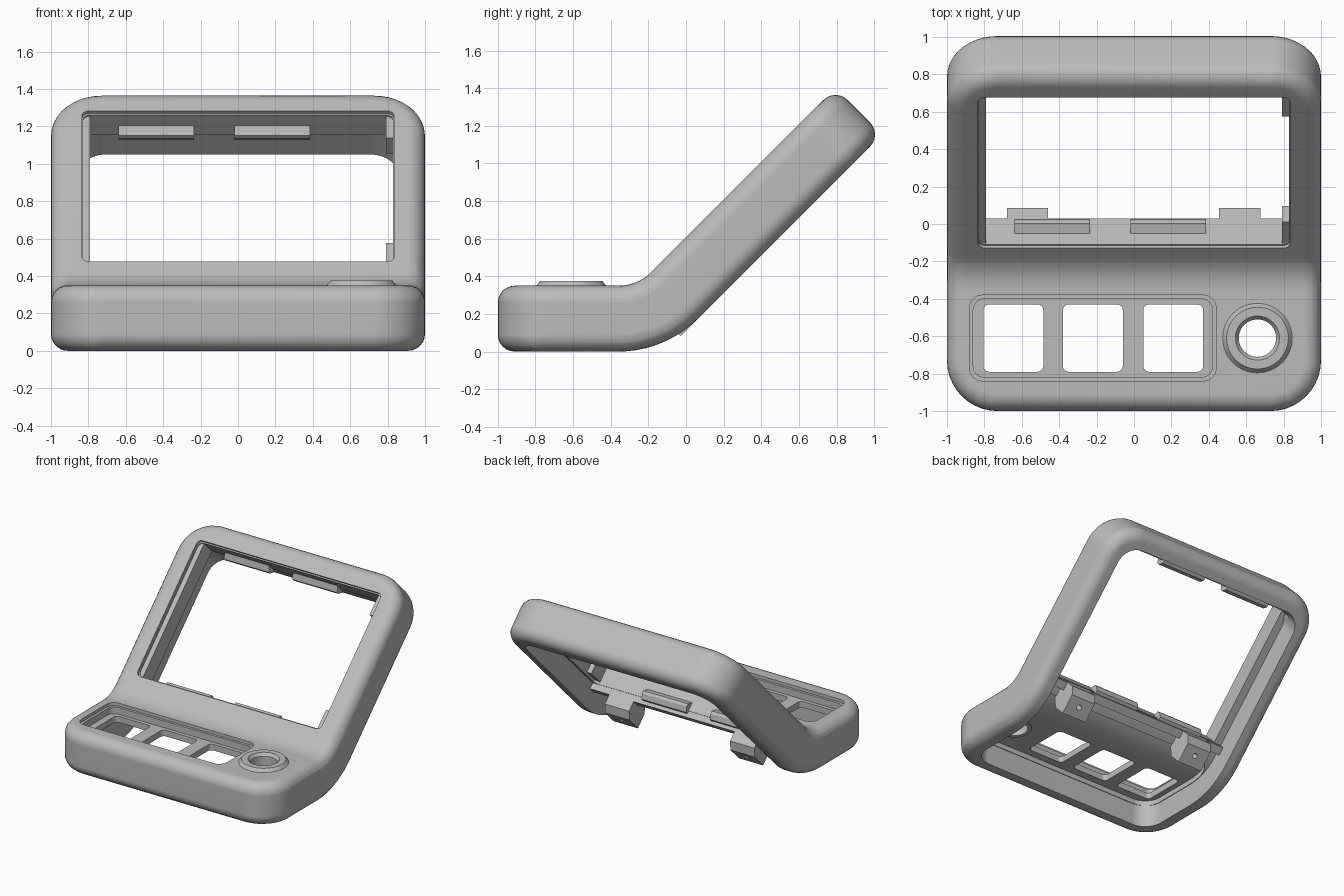
import bpy, bmesh
from math import sin, cos, pi, radians
from mathutils import Vector, Matrix

if "Cube" in bpy.data.objects:
    bpy.data.objects.remove(bpy.data.objects["Cube"])

grey = bpy.data.materials.new("plain grey")
grey.use_nodes = True
grey.diffuse_color = (0.5, 0.5, 0.5, 1)
grey.node_tree.nodes["Principled BSDF"].inputs["Base Color"].default_value = (0.5, 0.5, 0.5, 1)

# Parts are laid out flat as (x, s, t): s runs front to back, t is height.
# They are then bent upward by 45 degrees about a sideways axis.
S0, ZC, PITCH = -0.36, 0.6, 0.4
ANG = pi / 4
S1 = S0 + PITCH * ANG


def bent(p, rigid):
    r = ZC - p.z
    a = ANG if rigid else max(0, min(ANG, (p.y - S0) / PITCH))
    extra = p.y - (S0 + PITCH * a)
    return Vector((p.x, S0 + r * sin(a) + extra * cos(a), ZC - r * cos(a) + extra * sin(a)))


def make(name, bm):
    bmesh.ops.recalc_face_normals(bm, faces=bm.faces)
    mesh = bpy.data.meshes.new(name)
    bm.to_mesh(mesh)
    bm.free()
    mesh.materials.append(grey)
    ob = bpy.data.objects.new(name, mesh)
    bpy.context.collection.objects.link(ob)
    return ob


def block(name, x, s, t, corner=0, edge=0):
    """Box with rounded plan corners and optionally rounded rims."""
    bm = bmesh.new()
    bmesh.ops.create_cube(bm, size=1)
    size = (x[1] - x[0], s[1] - s[0], t[1] - t[0])
    mid = (sum(x) / 2, sum(s) / 2, sum(t) / 2)
    bmesh.ops.transform(bm, verts=bm.verts, matrix=Matrix.Translation(mid) @ Matrix.Diagonal((*size, 1)))

    def round_edges(upright, amount, segments):
        edges = [e for e in bm.edges if (abs(e.verts[0].co.z - e.verts[1].co.z) > 1e-4) == upright]
        bmesh.ops.bevel(bm, geom=edges, offset=amount, segments=segments, profile=0.5, affect='EDGES')

    if corner:
        round_edges(True, corner, 10 if corner > 0.1 else 4)
    if edge:
        round_edges(False, edge, 6)
    return make(name, bm)


def prism(name, x, outline):
    """Outline of (s, t) points drawn out along x."""
    bm = bmesh.new()
    face = bm.faces.new([bm.verts.new((x[0], *p)) for p in outline])
    out = bmesh.ops.extrude_face_region(bm, geom=[face])
    moved = [v for v in out["geom"] if isinstance(v, bmesh.types.BMVert)]
    bmesh.ops.translate(bm, verts=moved, vec=(x[1] - x[0], 0, 0))
    return make(name, bm)


def lathe(name, centre, outline, steps=48):
    """Closed outline of (radius, t) points turned about an upright axis."""
    bm = bmesh.new()
    rings = [[bm.verts.new((centre[0] + r * cos(2 * pi * i / steps),
                            centre[1] + r * sin(2 * pi * i / steps), t))
              for i in range(steps)] for r, t in outline]
    for a, b in zip(rings, rings[1:] + rings[:1]):
        for i in range(steps):
            j = (i + 1) % steps
            bm.faces.new((a[i], a[j], b[j], b[i]))
    return make(name, bm)


def drill(name, centre, radius, t):
    bm = bmesh.new()
    bmesh.ops.create_cone(bm, cap_ends=True, segments=32, radius1=radius, radius2=radius,
                          depth=t[1] - t[0], matrix=Matrix.Translation((*centre, sum(t) / 2)))
    return make(name, bm)


def cut(ob, cutter):
    mod = ob.modifiers.new("cut", 'BOOLEAN')
    mod.object, mod.operation, mod.solver = cutter, 'DIFFERENCE', 'EXACT'
    bpy.context.view_layer.objects.active = ob
    bpy.ops.object.modifier_apply(modifier=mod.name)
    bpy.data.objects.remove(cutter)


def finish(ob, rigid=False, smooth=True):
    """Slice the part across the bend, bend it and shade it."""
    bm = bmesh.new()
    bm.from_mesh(ob.data)
    if not rigid:
        bmesh.ops.triangulate(bm, faces=bm.faces)
        for i in range(11):
            bmesh.ops.bisect_plane(bm, geom=bm.verts[:] + bm.edges[:] + bm.faces[:], dist=1e-5,
                                   plane_co=(0, S0 + (S1 - S0) * i / 10, 0), plane_no=(0, 1, 0))
    bmesh.ops.remove_doubles(bm, verts=bm.verts, dist=1e-5)
    for v in bm.verts:
        v.co = bent(v.co, rigid)
    bm.to_mesh(ob.data)
    bm.free()
    if smooth:
        bpy.ops.object.select_all(action='DESELECT')
        ob.select_set(True)
        bpy.context.view_layer.objects.active = ob
        bpy.ops.object.shade_smooth_by_angle(angle=radians(30))
        mod = ob.modifiers.new("even shading", 'WEIGHTED_NORMAL')
        mod.keep_sharp = True


# Housing: rounded slab, hollowed from below
housing = block("housing", (-1, 1), (-1, 1.337), (0, 0.35), 0.27, 0.09)
cut(housing, block("cavity", (-0.855, 0.855), (-0.86, 1.19), (-0.1, 0.18), 0.15))
cut(housing, block("front_cavity", (-0.85, 0.85), (-0.855, -0.1), (0.1, 0.22), 0.14))

# Screen window with a thin outer lip
cut(housing, block("window", (-0.83, 0.83), (0.04, 1.16), (0.1, 0.5), 0.04))
cut(housing, block("window_lip", (-0.835, 0.835), (0.03, 1.17), (0.33, 0.5), 0.04))

# Button recess in two steps, and three button holes
cut(housing, block("recess_lip", (-0.88, 0.44), (-0.84, -0.38), (0.325, 0.5), 0.07))
cut(housing, block("recess", (-0.86, 0.42), (-0.82, -0.4), (0.27, 0.5), 0.06))
for x in (-0.805, -0.38, 0.05):
    cut(housing, block("button_hole", (x, x + 0.32), (-0.79, -0.43), (0.1, 0.5), 0.03))

# Round knob opening and its raised collar
KNOB = (0.66, -0.61)
cut(housing, drill("knob_hole", KNOB, 0.11, (0.1, 0.5)))
finish(housing)
collar = lathe("knob_collar", KNOB, [(0.19, 0.345), (0.165, 0.375), (0.118, 0.375),
                                     (0.1, 0.35), (0.1, 0.21), (0.13, 0.21), (0.13, 0.345)])
finish(collar)

# Wedge clips along the lower and upper window edges
WEDGE = [(-0.02, 0.26), (0, 0.254), (0.05, 0.218), (0.05, 0.195), (0.025, 0.158), (-0.02, 0.158)]
for edge, base, way in (("lower", 0.035, 1), ("upper", 1.167, -1)):
    for side, x in (("right", -0.64), ("left", -0.02)):
        clip = prism(f"{edge}_clip_{side}", (x, x + 0.405), [(base + way * p, t) for p, t in WEDGE])
        finish(clip, True, False)

# Side ledge on one side of the window, corner tabs on the other
finish(block("side_ledge", (-0.86, -0.79), (0.02, 1.18), (0.18, 0.32)), True, False)
for name, s in (("lower_tab", (0.02, 0.2)), ("upper_tab", (0.995, 1.17))):
    finish(block(name, (0.79, 0.86), s, (0.2, 0.32)), True, False)

# Cross beam behind the lower window edge and two screw posts
finish(block("cross_beam", (-0.85, 0.85), (-0.03, 0.035), (0.13, 0.2)), True, False)
for side, x in (("right", -0.57), ("left", 0.565)):
    post = prism(f"screw_post_{side}", (x - 0.11, x + 0.11),
                 [(-0.176, 0.0), (-0.02, 0.0), (0.035, 0.05), (0.035, 0.19), (-0.12, 0.19), (-0.176, 0.12)])
    cut(post, drill("screw_hole", (x, -0.09), 0.02, (-0.1, 0.1)))
    finish(post, True, False)
